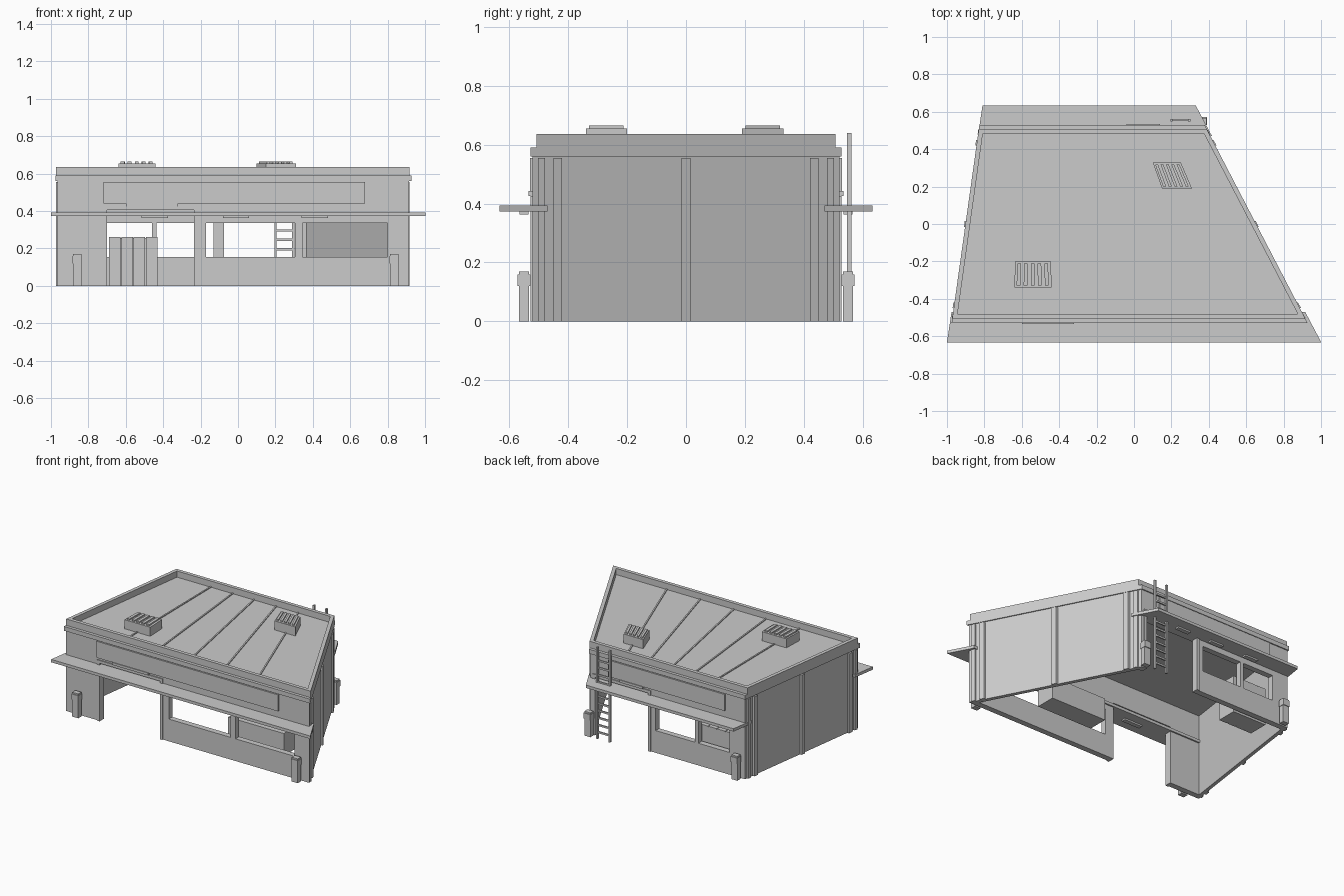
import bpy, bmesh, math

if "Cube" in bpy.data.objects:
    bpy.data.objects.remove(bpy.data.objects["Cube"])

grey = bpy.data.materials.new("plain grey")
grey.diffuse_color = (0.6, 0.6, 0.6, 1)
grey.use_nodes = True
grey.node_tree.nodes["Principled BSDF"].inputs["Base Color"].default_value = grey.diffuse_color

# Slanted side lines of the trapezoid plan
def left(y, out=0.0):
    return -0.893 + 0.14 * y - out

def right(y, out=0.0):
    return 0.645 - 0.52 * y + out

def add_prism(bm, pts, z0, z1):
    lo = [bm.verts.new((x, y, z0)) for x, y in pts]
    hi = [bm.verts.new((x, y, z1)) for x, y in pts]
    n = len(pts)
    bm.faces.new(lo[::-1])
    bm.faces.new(hi)
    for i in range(n):
        j = (i + 1) % n
        bm.faces.new((lo[i], lo[j], hi[j], hi[i]))

def build(name, prisms):
    """One object from a list of (plan points, bottom, top)."""
    bm = bmesh.new()
    for pts, z0, z1 in prisms:
        add_prism(bm, pts, z0, z1)
    bmesh.ops.recalc_face_normals(bm, faces=bm.faces)
    me = bpy.data.meshes.new(name)
    bm.to_mesh(me)
    bm.free()
    me.materials.append(grey)
    ob = bpy.data.objects.new(name, me)
    bpy.context.collection.objects.link(ob)
    return ob

def box(x0, x1, y0, y1, z0, z1):
    return ([(x0, y0), (x1, y0), (x1, y1), (x0, y1)], z0, z1)

def slab(y0, y1, z0, z1, out=0.0):
    return ([(left(y0, out), y0), (right(y0, out), y0),
             (right(y1, out), y1), (left(y1, out), y1)], z0, z1)

def side_strip(edge, y0, y1, a, b, z0, z1):
    """Strip along a side wall, between outward offsets a and b."""
    return ([(edge(y0, a), y0), (edge(y0, b), y0),
             (edge(y1, b), y1), (edge(y1, a), y1)], z0, z1)

# Side walls with pilasters
for side, edge, t in (("left", left, 0.025), ("right", right, 0.03)):
    build(side + "_wall", [side_strip(edge, -0.52, 0.52, -t, 0, 0, 0.59)])
    build(side + "_pilasters", [side_strip(edge, y - 0.015, y + 0.015, 0, 0.014, 0, 0.555)
                                for y in (-0.435, 0, 0.435)]
          + [side_strip(edge, y - 0.012, y + 0.012, 0, 0.01, 0, 0.555) for y in (-0.49, 0.49)])

# Front wall: piers, low wall, header, mullion
F0, F1 = -0.52, -0.48
build("front_wall", [
    ([(left(F0), F0), (-0.70, F0), (-0.70, F1), (left(F1), F1)], 0, 0.57),
    ([(0.80, F0), (right(F0), F0), (right(F1), F1), (0.80, F1)], 0, 0.57),
    box(-0.235, 0.80, F0, F1, 0, 0.155),
    box(-0.235, 0.80, F0, F1, 0.335, 0.57),
    box(-0.70, -0.235, F0, F1, 0.41, 0.57),
    box(-0.235, -0.17, F0, F1, 0.155, 0.335),
    box(0.305, 0.345, F0, F1, 0.155, 0.335)])

# Back wall, same parts on the shorter side
B0, B1 = 0.48, 0.52
build("back_wall", [
    ([(left(B0), B0), (-0.70, B0), (-0.70, B1), (left(B1), B1)], 0, 0.57),
    ([(0.34, B0), (right(B0), B0), (right(B1), B1), (0.34, B1)], 0, 0.57),
    box(-0.70, -0.075, B0, B1, 0, 0.155),
    box(-0.70, -0.075, B0, B1, 0.335, 0.57),
    box(-0.075, 0.34, B0, B1, 0.41, 0.57),
    box(-0.13, -0.075, B0, B1, 0.155, 0.335),
    box(-0.46, -0.435, B0, B1, 0.155, 0.335)])

# Door frames
def frame(name, x0, x1, y0, y1):
    build(name, [box(x0 - 0.02, x0, y0, y1, 0, 0.425), box(x1, x1 + 0.02, y0, y1, 0, 0.425),
                 box(x0, x1, y0, y1, 0.405, 0.425)])
frame("front_door_frame", -0.70, -0.235, -0.527, -0.48)
frame("back_door_frame", -0.075, 0.335, 0.48, 0.527)

# Sign panels and little lamp strips
build("front_sign_panel", [box(-0.72, 0.68, -0.53, -0.52, 0.44, 0.555)])
build("front_sign_strip", [box(-0.60, -0.32, -0.535, -0.52, 0.425, 0.442)])
build("back_sign_panel", [box(-0.67, 0.23, 0.52, 0.53, 0.44, 0.555)])
build("back_sign_strip", [box(-0.04, 0.14, 0.52, 0.535, 0.425, 0.442)])

# Roof deck with standing seams
build("roof_deck", [slab(-0.50, 0.50, 0.57, 0.592, -0.01)])
seams = []
for t in (0.216, 0.36, 0.50, 0.645, 0.79):
    xf, xb = -0.925 + 1.785 * t, -0.80 + 1.17 * t
    seams.append(([(xf - 0.005, -0.48), (xf + 0.005, -0.48),
                   (xb + 0.005, 0.49), (xb - 0.005, 0.49)], 0.592, 0.598))
build("roof_seams", seams)

# Parapet ring and the trim band below it
def ring(name, y, t, z0, z1, out):
    build(name, [slab(-y, -y + t, z0, z1, out), slab(y - t, y, z0, z1, out),
                 side_strip(left, -y + t, y - t, out - t, out, z0, z1),
                 side_strip(right, -y + t, y - t, out - t * 1.1, out, z0, z1)])
ring("parapet", 0.507, 0.025, 0.57, 0.635, 0.008)
ring("trim_band", 0.528, 0.03, 0.56, 0.59, 0.008)

# Canopies with lamps underneath
def canopy(name, y0, y1):
    pts = [(-0.905 + 0.15 * y0, y0), (0.666 - 0.53 * y0, y0),
           (0.666 - 0.53 * y1, y1), (-0.905 + 0.15 * y1, y1)]
    build(name, [(pts, 0.373, 0.393)])
canopy("front_canopy", -0.633, -0.47)
canopy("back_canopy", 0.47, 0.633)
build("front_canopy_lamps", [box(x - 0.07, x + 0.07, -0.565, -0.535, 0.362, 0.373)
                             for x in (-0.445, -0.01, 0.41)])
build("back_canopy_lamps", [box(x - 0.05, x + 0.05, 0.535, 0.565, 0.362, 0.373)
                            for x in (-0.49, -0.21, 0.06)])

# Roof vents with louvres
def vent(name, quad):
    """quad: front left, front right, back right, back left."""
    a, b, c, d = quad
    def mix(p, q, t):
        return (p[0] + (q[0] - p[0]) * t, p[1] + (q[1] - p[1]) * t)
    parts = [(quad, 0.59, 0.655)]
    for i in range(5):
        t0, t1 = 0.06 + i * 0.19, 0.16 + i * 0.19
        f0, f1, k0, k1 = mix(a, b, t0), mix(a, b, t1), mix(d, c, t0), mix(d, c, t1)
        parts.append(([mix(f0, k0, 0.08), mix(f1, k1, 0.08),
                       mix(f1, k1, 0.92), mix(f0, k0, 0.92)], 0.655, 0.664))
    build(name, parts)
vent("front_roof_vent", [(-0.64, -0.34), (-0.44, -0.34), (-0.445, -0.20), (-0.635, -0.20)])
vent("back_roof_vent", [(0.15, 0.19), (0.31, 0.19), (0.25, 0.33), (0.10, 0.33)])

# Guard posts by the corners
for i, (x, s) in enumerate(((-0.86, -1), (0.835, -1), (-0.77, 1), (0.365, 1))):
    ys = sorted((s * 0.532, s * 0.567))
    yw = sorted((s * 0.528, s * 0.572))
    build("guard_post_%d" % (i + 1), [box(x - 0.023, x + 0.023, *ys, 0, 0.17),
                                      box(x - 0.026, x + 0.026, *yw, 0.12, 0.16)])

# Ladder on the back
build("ladder", [box(x - 0.006, x + 0.006, 0.547, 0.562, 0.0, 0.64) for x in (0.2, 0.295)]
      + [box(0.2, 0.295, 0.55, 0.559, 0.04 + i * 0.05, 0.052 + i * 0.05) for i in range(11)])

# Inside: cabinet row and counter
build("cabinet_row", [box(-0.69 + i * 0.066, -0.628 + i * 0.066, 0.32, 0.46, 0, 0.26)
                      for i in range(4)] + [box(-0.69, -0.43, 0.33, 0.46, 0, 0.255)])
build("counter", [box(0.12, 0.55, -0.28, -0.14, 0, 0.155)])
